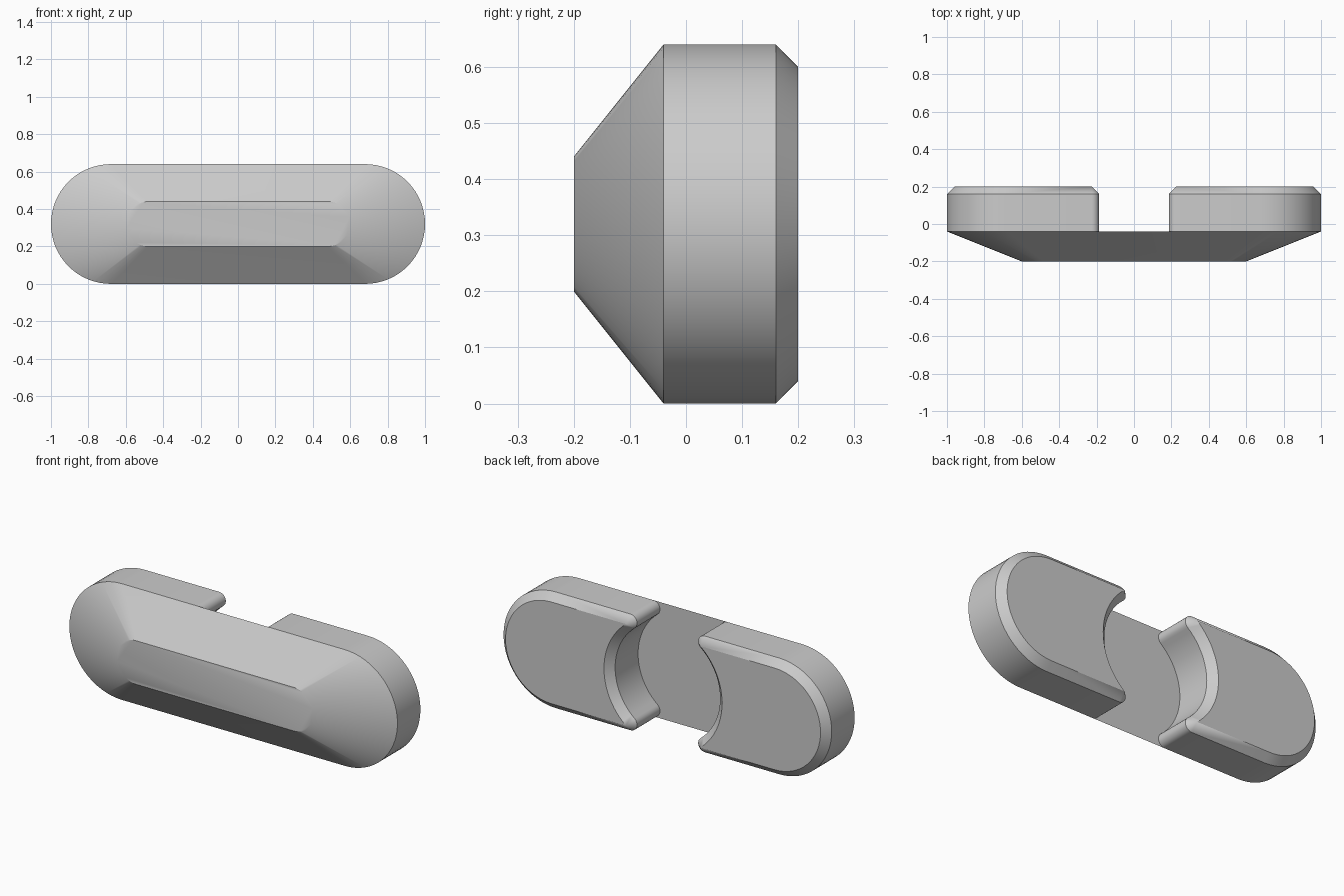
import bpy, bmesh
from math import cos, sin, pi, atan2, sqrt

cube = bpy.data.objects.get("Cube")
if cube:
    bpy.data.objects.remove(cube, do_unlink=True)

MID_Z = 0.32      # height of the long axis
END_R = 0.32      # radius of the rounded ends and of the round slot
TIP_R = 0.04      # fillet on the horn tips, equal to the chamfer
SPLIT_Y = -0.04   # plane between the front body and the back pads

grey = bpy.data.materials.new("plain grey")
grey.use_nodes = True
grey.diffuse_color = (0.6, 0.6, 0.6, 1)
grey.node_tree.nodes["Principled BSDF"].inputs["Base Color"].default_value = (0.6, 0.6, 0.6, 1)


def arc(cx, cz, r, a0, a1, n):
    return [(cx + r * cos(a0 + (a1 - a0) * i / n), cz + r * sin(a0 + (a1 - a0) * i / n))
            for i in range(n + 1)]


def stadium(centre, r):
    return (arc(centre, 0, r, -pi / 2, pi / 2, 32)
            + arc(-centre, 0, r, pi / 2, 3 * pi / 2, 32))


def pad_outline(inset, side):
    """Rounded end, two filleted horn tips and the concave slot wall."""
    tz = END_R - TIP_R
    tx = sqrt((END_R + TIP_R) ** 2 - tz ** 2)
    a = atan2(tz, tx)
    r = TIP_R - inset
    pts = arc(0.68, 0, END_R - inset, -pi / 2, pi / 2, 32)
    pts += arc(tx, tz, r, pi / 2, pi + a, 10)
    pts += arc(0, 0, END_R + inset, a, -a, 24)[1:-1]
    pts += arc(tx, -tz, r, pi - a, 3 * pi / 2, 10)
    return [(side * x, z) for x, z in pts]


def loft(name, sections):
    """Skin equal-length outlines placed at successive y positions."""
    bm = bmesh.new()
    rings = [[bm.verts.new((x, y, z + MID_Z)) for x, z in pts] for y, pts in sections]
    n = len(rings[0])
    for lower, upper in zip(rings, rings[1:]):
        for i in range(n):
            j = (i + 1) % n
            bm.faces.new((lower[i], lower[j], upper[j], upper[i]))
    bm.faces.new(rings[0])
    bm.faces.new(rings[-1])
    bmesh.ops.remove_doubles(bm, verts=bm.verts, dist=1e-5)
    bmesh.ops.recalc_face_normals(bm, faces=bm.faces)
    mesh = bpy.data.meshes.new(name)
    bm.to_mesh(mesh)
    bm.free()
    mesh.materials.append(grey)
    obj = bpy.data.objects.new(name, mesh)
    bpy.context.collection.objects.link(obj)
    bpy.ops.object.select_all(action='DESELECT')
    obj.select_set(True)
    bpy.context.view_layer.objects.active = obj
    bpy.ops.object.shade_smooth_by_angle(angle=pi / 6)
    return obj


# Tapered front body
loft("front_body", [(-0.2, stadium(0.48, 0.12)), (SPLIT_Y, stadium(0.68, END_R))])

# Chamfered back pads on either side of the round slot
for name, side in (("left_pad", 1), ("right_pad", -1)):
    loft(name, [(SPLIT_Y, pad_outline(0, side)),
                (0.16, pad_outline(0, side)),
                (0.2, pad_outline(TIP_R, side))])
